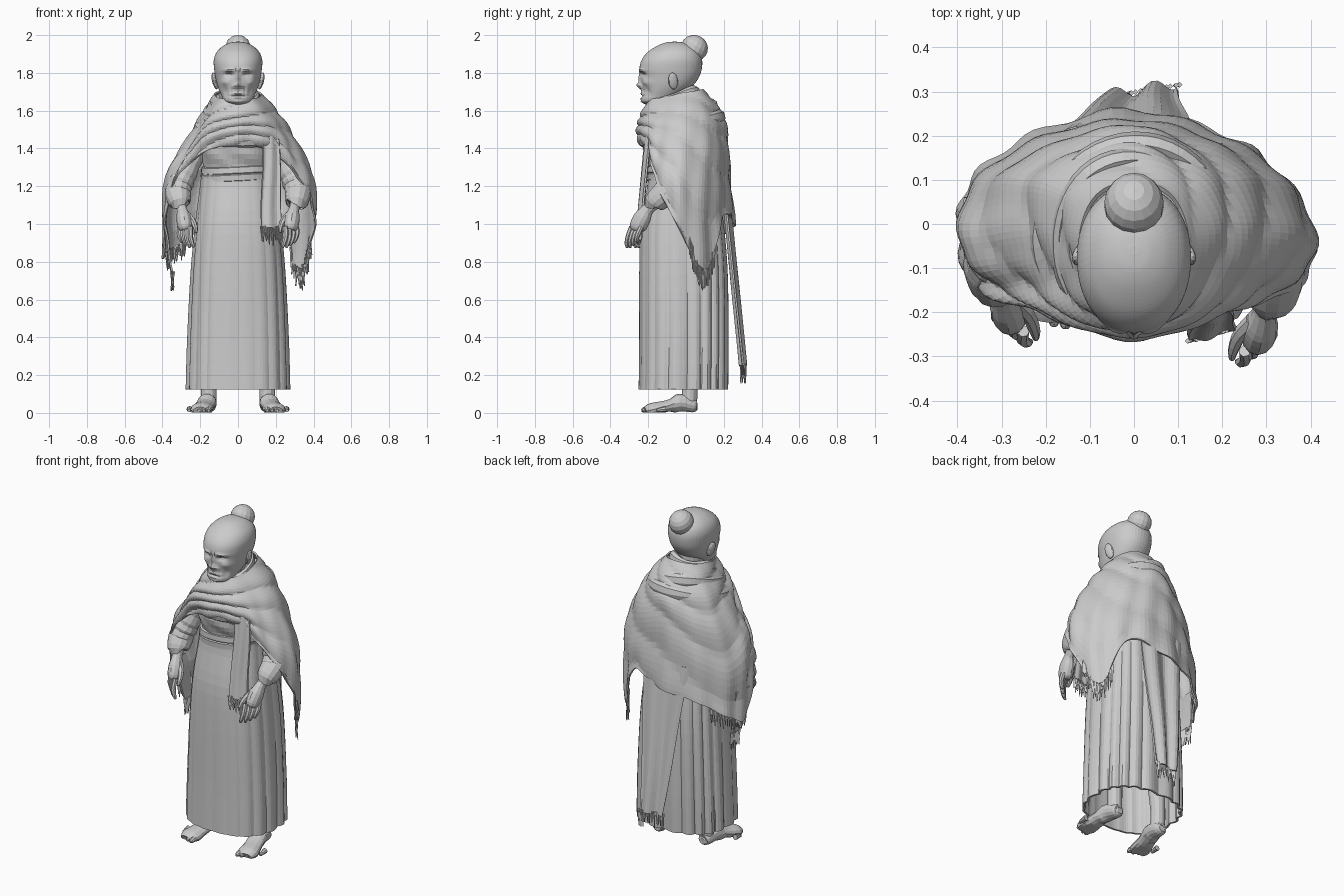
import bpy, bmesh, math, random
from math import sin, cos, pi, exp
from mathutils import Vector, Matrix

if "Cube" in bpy.data.objects:
    bpy.data.objects.remove(bpy.data.objects["Cube"])

random.seed(4)


def spline(pts, t, closed=False):
    """Catmull-Rom sample of a list of tuples, t in 0..1"""
    n = len(pts)
    f = t * (n if closed else n - 1)
    i = int(f) if closed else min(int(f), n - 2)
    u = f - i
    idx = (lambda k: pts[k % n]) if closed else (lambda k: pts[max(0, min(n - 1, k))])
    a, b, c, d = (Vector(idx(i + k)) for k in (-1, 0, 1, 2))
    return 0.5 * (2 * b + (c - a) * u + (2 * a - 5 * b + 4 * c - d) * u * u + (3 * b - a - 3 * c + d) * u ** 3)


def grid(name, rows, wrap=True, cap=False, loop=False, thick=0):
    """Skin rows of points into a surface"""
    bm = bmesh.new()
    vs = [[bm.verts.new(p) for p in r] for r in rows]
    m, n = len(vs), len(vs[0])
    for i in range(m if loop else m - 1):
        for j in range(n if wrap else n - 1):
            k, l = (i + 1) % m, (j + 1) % n
            bm.faces.new((vs[i][j], vs[i][l], vs[k][l], vs[k][j]))
    if cap:
        bm.faces.new(vs[0])
        bm.faces.new(vs[-1])
    bmesh.ops.recalc_face_normals(bm, faces=bm.faces)
    me = bpy.data.meshes.new(name)
    bm.to_mesh(me)
    bm.free()
    ob = bpy.data.objects.new(name, me)
    bpy.context.collection.objects.link(ob)
    if thick:
        s = ob.modifiers.new("thickness", 'SOLIDIFY')
        s.thickness, s.offset = thick, 0
    return ob


def tube(name, path, n=10, steps=12, flat=1.0, ripple=0.0):
    """Tapered limb along (x, y, z, radius) points"""
    rows = []
    for i in range(steps + 1):
        t = i / steps
        p = spline(path, t)
        d = (spline(path, min(1, t + .02)) - spline(path, max(0, t - .02))).to_3d().normalized()
        u = (Vector((1, 0, 0)) - d * d.x).normalized()
        v = d.cross(u)
        r = p[3] * (1 + ripple * sin(i * 2.1))
        rows.append([p.to_3d() + r * (u * flat * cos(a) + v * sin(a)) for a in (2 * pi * k / n for k in range(n))])
    return grid(name, rows, cap=True)


def oval(a, rx, ry, cy, z, e=2.3):
    """Point on a rounded ring, a = 0 at the front"""
    f = lambda v: math.copysign(abs(v) ** (2 / e), v)
    return Vector((rx * f(sin(a)), cy - ry * f(cos(a)), z))


def blob(name, loc, size, rot=(0, 0, 0), seg=14):
    bpy.ops.mesh.primitive_uv_sphere_add(segments=seg, ring_count=9, location=loc, rotation=rot)
    ob = bpy.context.object
    ob.name, ob.scale = name, size


def fringe(name, line, n, length):
    """Thin tassels hanging from a polyline"""
    bm = bmesh.new()
    for i in range(n):
        p = spline(line, i / (n - 1))
        l = length * random.uniform(.7, 1.05)
        tilt = Matrix.Rotation(random.uniform(-.15, .15), 4, 'Y')
        bmesh.ops.create_cone(bm, cap_ends=True, segments=4, radius1=.003, radius2=.006, depth=l,
                              matrix=Matrix.Translation(p - Vector((0, 0, l / 2 - .01))) @ tilt)
    me = bpy.data.meshes.new(name)
    bm.to_mesh(me)
    bm.free()
    bpy.context.collection.objects.link(bpy.data.objects.new(name, me))


def roll(name, rx, ry, cy, zf, zb, r, ph):
    """Loose fold of cloth running round the neck"""
    rows = []
    for i in range(48):
        a = 2 * pi * i / 48
        w = r * (1 + .25 * sin(3 * a + ph))
        c = oval(a, rx, ry, cy, zb + (zf - zb) * (.5 + .5 * cos(a)) ** 1.3 + .012 * sin(a + ph), 2)
        o = Vector((sin(a), -cos(a), 0))
        rows.append([c + o * w * .8 * cos(b) + Vector((0, 0, w * 1.2 * sin(b)))
                     for b in (2 * pi * k / 8 for k in range(8))])
    grid(name, rows, loop=True)


# Skirt: smooth in front, pleated at sides and back
prof = [(.267, .23, -.015, .125), (.26, .23, -.012, .4), (.243, .228, -.014, .75),
        (.22, .214, -.02, 1.0), (.195, .182, -.018, 1.2), (.186, .178, -.018, 1.27)]
rows = []
for i in range(19):
    rx, ry, cy, z = spline(prof, i / 18)
    row = []
    for k in range(120):
        a = 2 * pi * k / 120
        amp = (.003 + .013 * (1 - cos(a)) / 2 + .006 * sin(a) ** 2) * (1.25 - z * .75)
        f = 1 + amp * 4 * (abs(sin(10 * a + .5 * sin(3 * a))) - .7)
        row.append(oval(a, rx * f, ry * f, cy, z, 2.5))
    rows.append(row)
grid("skirt", rows, thick=.012)

# Bodice and waist sash
prof = [(.18, .178, -.015, 1.24), (.182, .185, -.015, 1.3), (.195, .205, -.02, 1.38), (.195, .2, -.02, 1.47),
        (.13, .155, -.02, 1.57), (.08, .1, -.05, 1.66)]
rows = []
for i in range(17):
    rx, ry, cy, z = spline(prof, i / 16)
    rows.append([oval(a, rx + .003 * sin(9 * a + 30 * z), ry + .003 * sin(7 * a + 60 * z), cy, z)
                 for a in (2 * pi * k / 48 for k in range(48))])
grid("bodice", rows, cap=True)
grid("waist_sash", [[oval(2 * pi * k / 48, .184 + o, .18 + o, -.017, z + .006 * sin(4 * pi * k / 48))
                     for k in range(48)] for z, o in ((1.225, 0), (1.23, .012), (1.26, .014), (1.265, .008),
                                                      (1.27, .012), (1.3, .01), (1.305, 0))])

# Shawl: half the columns from front centre to back centre, mirrored with an uneven hem
cols = [
    [(0, -.2, 1.65), (0, -.235, 1.58), (0, -.25, 1.53), (0, -.255, 1.48), (0, -.24, 1.42)],
    [(.07, -.18, 1.66), (.12, -.2, 1.58), (.16, -.21, 1.51), (.185, -.205, 1.44), (.175, -.195, 1.38)],
    [(.11, -.1, 1.67), (.18, -.12, 1.58), (.25, -.135, 1.47), (.31, -.145, 1.33), (.35, -.15, 1.2)],
    [(.12, -.03, 1.69), (.21, -.02, 1.59), (.295, -.03, 1.46), (.395, -.045, 1.25), (.405, -.05, 1.0)],
    [(.1, .04, 1.7), (.17, .08, 1.6), (.26, .1, 1.42), (.345, .09, 1.15), (.33, .1, .76)],
    [(.06, .08, 1.71), (.1, .14, 1.6), (.145, .175, 1.45), (.19, .19, 1.22), (.21, .195, 1.04)],
    [(0, .09, 1.71), (0, .17, 1.61), (0, .215, 1.5), (0, .23, 1.28), (0, .255, 1.0)]]
cols += [[(-x, y, z) for x, y, z in c] for c in cols[5:0:-1]]
cols[7][4], cols[8][4], cols[9][4] = (-.22, .2, .95), (-.36, .1, .86), (-.39, -.02, .84)
cols[9][1:4] = [(-.18, -.02, 1.59), (-.26, -.03, 1.46), (-.38, -.045, 1.24)]
cols[10][1:4] = [(-.155, -.12, 1.58), (-.225, -.135, 1.46), (-.3, -.145, 1.32)]
rows = []
for i in range(31):
    t = i / 30
    ring = [tuple(spline(c, t)) for c in cols]
    row = []
    for k in range(108):
        a = 2 * pi * k / 108
        p = spline(ring, k / 108, True)
        o = Vector((sin(a), -cos(a), 0))
        swoop = abs(sin(2 * pi * (2.2 * t + .5 * sin(a + .6)))) - .6
        hang = sin(15 * a + 3 * t) * t * t
        row.append(p + o * (.018 * min(1, 4 * t) * (1 - .5 * t) * swoop + .007 * hang))
    rows.append(row)
grid("shawl", rows, thick=.01)
fringe("shawl_fringe_left", [(.385, .02, .92), (.355, .06, .8), (.325, .1, .76), (.28, .15, .87)], 22, .12)
fringe("shawl_fringe_right", [(-.375, -.04, .84), (-.375, .02, .84), (-.35, .1, .86), (-.28, .16, .9)], 22, .09)

# Scarf folds round the neck
for i, (rx, ry, cy, zf, zb, r) in enumerate([(.1, .12, -.065, 1.605, 1.69, .027), (.13, .15, -.055, 1.56, 1.66, .031),
                                             (.17, .185, -.04, 1.505, 1.615, .03), (.21, .205, -.025, 1.445, 1.55, .03)]):
    roll("neck_fold_%d" % i, rx, ry, cy, zf, zb, r, i * 1.7)


def panel(name, top, bottom, sag, waves):
    """Hanging strip between two edges with lengthwise folds"""
    rows = []
    for i in range(15):
        t = i / 14
        e = [Vector(top[j]).lerp(Vector(bottom[j]), t) for j in (0, 1)]
        rows.append([e[0].lerp(e[1], k / 16) + Vector((.004 * sin(6 * t), sag * sin(k / 16 * waves * pi + t), 0))
                     for k in range(17)])
    grid(name, rows, wrap=False, thick=.01)
    fringe(name + "_fringe", [bottom[0], bottom[1]], 14, .1)


# Front, back and right-hand shawl ends
panel("front_shawl_end", ((.13, -.215, 1.48), (.215, -.19, 1.47)), ((.125, -.265, .98), (.235, -.235, .98)), .006, 3)
panel("back_shawl_end", ((-.17, .2, 1.15), (.13, .22, 1.15)), ((-.05, .29, .25), (.1, .315, .25)), .014, 3.4)
panel("side_shawl_end", ((-.39, -.07, 1.0), (-.38, .06, 1.0)), ((-.345, -.02, .74), (-.35, .07, .74)), .006, 3)

# Arms, cuffs and hands
for s, side, dy in ((1, "left", 0), (-1, "right", .045)):
    P = lambda x, y, z, r: (s * x, y + dy * min(1, max(0, (1.22 - z) * 6)), z, r)
    tube("sleeve_" + side, [P(.17, -.01, 1.46, .045), P(.235, -.04, 1.36, .055), P(.3, -.07, 1.235, .07),
                            P(.318, -.13, 1.15, .06)], 14, 18, ripple=.05)
    tube("cuff_" + side, [P(.318, -.085, 1.2, .062), P(.318, -.11, 1.165, .07), P(.31, -.165, 1.115, .06),
                          P(.307, -.172, 1.105, .04)], 14, 8)
    tube("hand_" + side, [P(.31, -.14, 1.13, .036), P(.297, -.2, 1.08, .032), P(.288, -.23, 1.035, .046),
                          P(.28, -.255, .985, .045), P(.277, -.262, .965, .03)], 12, 12, flat=.85)
    for i in range(4):
        u = (i - 1.5) * .026
        x, y, z = .28 + u * .75, -.262 + u * .65, .985
        l = (.11, .11, .1, .085)[i]
        tube("finger_%s_%d" % (side, i), [P(x, y, z, .014), P(x + .002, y - .018, z - l * .45, .014),
                                          P(x - .008, y - .026, z - l * .8, .012), P(x - .016, y - .024, z - l, .007)], 7, 7)
    tube("thumb_" + side, [P(.27, -.22, 1.05, .02), P(.24, -.25, 1.015, .017), P(.225, -.285, .98, .013),
                           P(.222, -.305, .955, .007)], 7, 7)

# Feet and toes
for s, side in ((1, "left"), (-1, "right")):
    tube("ankle_" + side, [(s * .15, .01, .34, .05), (s * .155, .02, .16, .042), (s * .155, .018, .08, .042),
                           (s * .157, .01, .03, .04)], 12)
    ob = tube("foot_" + side, [(s * .153, .06, .035, .015), (s * .154, .045, .037, .038), (s * .163, -.03, .055, .05),
                               (s * .18, -.11, .036, .052), (s * .193, -.18, .022, .06), (s * .198, -.215, .015, .04)], 14, 14)
    for v in ob.data.vertices:  # flatten the sole and toe end
        v.co.z = max(.002, .045 + (v.co.z - .045) * (.95 if v.co.y > -.06 else .62) + min(0, (v.co.y + .06) * .12))
    for i in range(5):
        x, y = .155 + i * .026, -.236 + .005 * i * i
        tube("toe_%s_%d" % (side, i), [(s * (x - .002), y + .05, .02, .016), (s * x, y + .015, .016, .015 - i * .001),
                                       (s * x, y, .012, .008)], 8, 6)

# Neck and head with sculpted face
tube("neck", [(0, -.02, 1.5, .085), (0, -.04, 1.62, .072), (0, -.05, 1.75, .075)], 16, 8)
prof = [(1.632, -.21, -.12, .04), (1.65, -.235, -.08, .072), (1.685, -.236, -.02, .09), (1.73, -.235, .035, .108),
        (1.78, -.24, .07, .12), (1.825, -.246, .084, .127), (1.87, -.234, .085, .128), (1.91, -.203, .07, .113),
        (1.942, -.155, .035, .08), (1.96, -.11, -.01, .042), (1.965, -.07, -.05, .01)]
bumps = [(0, 1.77, .012, .03, -.012), (0, 1.733, .017, .017, -.025), (0, 1.69, .035, .006, -.005),
         (0, 1.677, .036, .004, .008), (0, 1.664, .03, .005, -.004), (0, 1.645, .03, .01, -.006)]
for s in (1, -1):
    bumps += [(s * .022, 1.727, .009, .008, -.01), (s * .048, 1.79, .022, .012, .02), (s * .05, 1.787, .013, .006, -.009),
              (s * .045, 1.814, .03, .009, -.009), (s * .072, 1.75, .022, .018, -.011), (s * .065, 1.7, .016, .024, .012),
              (s * .038, 1.705, .006, .018, .006), (s * .012, 1.812, .006, .012, .006)]
rows = []
for i in range(61):
    z, yf, yb, w = spline(prof, i / 60)
    row = []
    for k in range(72):
        u = 2 * pi * k / 72
        p = oval(u - .55 * sin(u), w, (yb - yf) / 2, (yf + yb) / 2, z, 2.15)
        if p.y < -.08:
            p.y += sum(d * exp(-((p.x - x) / sx) ** 2 - ((z - zz) / sz) ** 2) for x, zz, sx, sz, d in bumps)
        row.append(p)
    rows.append(row)
grid("head", rows, cap=True)
for s, side in ((1, "left"), (-1, "right")):
    blob("ear_" + side, (s * .122, -.068, 1.757), (.014, .026, .046), (.2, s * .2, s * .3), 12)

# Hair bun
blob("hair_bun", (0, .045, 1.932), (.068, .072, .068), (-.5, 0, 0), 16)
blob("bun_base", (0, .02, 1.89), (.06, .055, .05), (-.5, 0, 0), 14)
